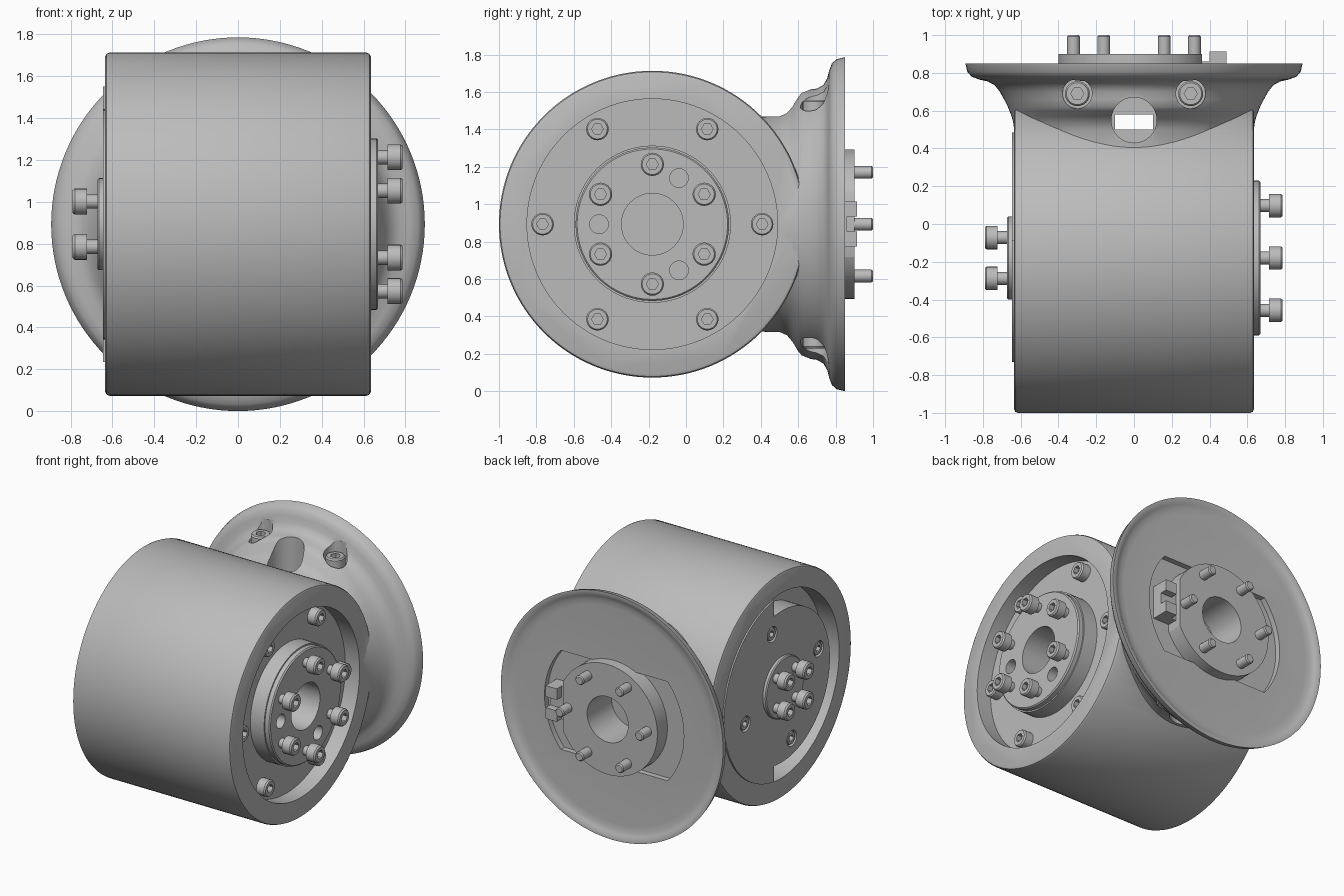
import bpy, bmesh
from math import cos, sin, pi, radians
from mathutils import Vector

old = bpy.data.objects.get("Cube")
if old:
    bpy.data.objects.remove(old, do_unlink=True)

mat = bpy.data.materials.new("grey_metal")
mat.use_nodes = True
grey = (0.5, 0.5, 0.5, 1)
mat.diffuse_color = grey
mat.node_tree.nodes["Principled BSDF"].inputs["Base Color"].default_value = grey

CY, CZ = -0.18, 0.893          # housing axis position
HUB = (0, CY, CZ)
DISC = (0, 0, CZ)
END = 0.635                    # half width of the housing

# Maps local (u, v, height) to world for each lathe axis
AXES = {"x": lambda u, v, h: Vector((h, u, v)),
        "y": lambda u, v, h: Vector((v, h, u)),
        "z": lambda u, v, h: Vector((u, v, h))}


def finish(name, bm):
    bmesh.ops.recalc_face_normals(bm, faces=bm.faces)
    mesh = bpy.data.meshes.new(name)
    bm.to_mesh(mesh)
    bm.free()
    mesh.materials.append(mat)
    ob = bpy.data.objects.new(name, mesh)
    bpy.context.collection.objects.link(ob)
    return ob


def hexagon(r, a):
    return r * cos(pi / 6) / cos(a % (pi / 3) - pi / 6)


def lathe(name, axis, centre, profile, seg=24, tube=False, hex_from=99):
    """Rings of (height, radius[, second radius]); rings from hex_from on are hexagonal."""
    bm = bmesh.new()
    rings = []
    for i, (h, r, *r2) in enumerate(profile):
        s = r2[0] if r2 else r
        ring = []
        for k in range(seg):
            a = 2 * pi * k / seg
            f = hexagon(1, a) if i >= hex_from else 1
            ring.append(bm.verts.new(Vector(centre) + AXES[axis](r * f * cos(a), s * f * sin(a), h)))
        rings.append(ring)
    pairs = list(zip(rings, rings[1:]))
    if tube:
        pairs.append((rings[-1], rings[0]))
    else:
        bm.faces.new(rings[0])
        bm.faces.new(rings[-1])
    for p, q in pairs:
        for k in range(seg):
            n = (k + 1) % seg
            bm.faces.new((p[k], p[n], q[n], q[k]))
    return finish(name, bm)


def rod(name, axis, centre, h0, h1, r, seg=32):
    return lathe(name, axis, centre, [(h0, r), (h1, r)], seg)


def box(name, lo, hi):
    bm = bmesh.new()
    bmesh.ops.create_cube(bm, size=1)
    for v in bm.verts:
        v.co = Vector([a + (b - a) * (c + 0.5) for a, b, c in zip(lo, hi, v.co)])
    return finish(name, bm)


def combine(ob, other, operation="DIFFERENCE"):
    """Apply a boolean and discard the second object."""
    mod = ob.modifiers.new("bool", "BOOLEAN")
    mod.operation, mod.solver, mod.object = operation, "EXACT", other
    bpy.context.view_layer.update()
    mesh = bpy.data.meshes.new_from_object(ob.evaluated_get(bpy.context.evaluated_depsgraph_get()))
    ob.modifiers.clear()
    ob.data = mesh
    bpy.data.objects.remove(other, do_unlink=True)


def around(axis, centre, radius, degrees):
    a = radians(degrees)
    return Vector(centre) + AXES[axis](radius * cos(a), radius * sin(a), 0)


def socket_screw(name, axis, centre, seat, top, r, shank=None):
    """Cap head from seat to top with a hex socket, plus an optional shank down to a height."""
    d = 1 if top > seat else -1
    lathe(name, axis, centre, [(seat, r), (top - d * 0.01, r), (top, r * 0.88),
                               (top, r * 0.52), (top - d * 0.035, r * 0.52)], 24, hex_from=3)
    if shank is not None:
        rod(name + "_shank", axis, centre, shank, seat + d * 0.005, 0.034, 20)


# Housing drum with rounded rims
body = lathe("housing", "x", HUB, [(-END, 0.8), (-END + 0.006, 0.814), (-END + 0.02, 0.82),
                                   (END - 0.02, 0.82), (END - 0.006, 0.814), (END, 0.8)], 128)

# Neck flaring into the mounting disc with a shallow dished face
neck = lathe("neck", "y", DISC, [
    (0.1, 0.56, 0.6), (0.42, 0.575, 0.625), (0.5, 0.585, 0.634), (0.54, 0.605, 0.64),
    (0.57, 0.64, 0.648), (0.6, 0.69, 0.66), (0.62, 0.71, 0.668), (0.66, 0.72, 0.688),
    (0.7, 0.725, 0.71), (0.735, 0.745, 0.738), (0.755, 0.78, 0.775), (0.765, 0.82, 0.82),
    (0.78, 0.86, 0.86), (0.805, 0.882, 0.882), (0.85, 0.893), (0.85, 0.87), (0.838, 0.85),
    (0.828, 0.82), (0.825, 0.78)], 128)
combine(body, neck, "UNION")

# Cover on the right end, with a half-ring gap beside it
combine(body, rod("cover", "x", HUB, -0.646, -0.5, 0.665, 96), "UNION")
gap = lathe("gap", "x", HUB, [(-0.5, 0.55), (-0.5, 0.672), (-0.8, 0.672), (-0.8, 0.55)], 96, tube=True)
combine(gap, box("gap_end", (-1, CY + 0.09, -1), (0, 2, 3)))
combine(body, gap)

# Recess in the left end
combine(body, rod("recess", "x", HUB, 0.52, 0.9, 0.67, 96))

# Pocket in the disc face
pocket = rod("pocket", "y", DISC, 0.785, 1.0, 0.56, 96)
combine(pocket, box("pocket_limit", (-1, 0.7, CZ - 0.36), (1, 0.95, CZ + 0.36)), "INTERSECT")
combine(body, pocket)

# Cable openings and screw seats on the top and bottom of the neck
for side in (1, -1):
    combine(body, rod("cable_hole", "z", (0, 0.55, CZ), side * 0.35, side * 0.85, 0.12, 48))
    for x in (-0.3, 0.3):
        combine(body, rod("seat", "z", (x, 0.69, CZ), side * 0.59, side * 0.74, 0.078, 40))
        socket_screw("neck_screw", "z", (x, 0.69, CZ), side * 0.585, side * 0.665, 0.066)
combine(body, box("cable_slot", (-0.1, 0.5, -1), (0.1, 0.58, 3)))

# Bores through to the inside of the flanges
combine(body, rod("side_bore", "x", HUB, 0.2, 1, 0.165, 48))
combine(body, rod("disc_bore", "y", DISC, 0.62, 1, 0.165, 48))

# Cover screws in counterbores
for k in range(4):
    p = around("x", HUB, 0.435, 75 + 90 * k)
    combine(body, rod("counterbore", "x", p, -0.61, -0.8, 0.056))
    socket_screw("cover_screw", "x", p, -0.605, -0.642, 0.048)

# Left output flange with bore and pin holes
flange = lathe("output_flange", "x", HUB, [(0.5, 0.42), (0.63, 0.42), (0.63, 0.41),
                                           (0.662, 0.41), (0.67, 0.402)], 96)
combine(flange, rod("bore", "x", HUB, 0.4, 0.8, 0.165, 48))
for deg in (60, 180, 300):
    combine(flange, rod("pin_hole", "x", around("x", HUB, 0.285, deg), 0.56, 0.8, 0.05))

# Flange bolts and recessed rim screws
for k in range(6):
    socket_screw("flange_bolt", "x", around("x", HUB, 0.32, 30 + 60 * k), 0.715, 0.787, 0.062, 0.65)
    socket_screw("rim_screw", "x", around("x", HUB, 0.587, 60 * k), 0.515, 0.59, 0.06)

# Right boss with four bolts
lathe("small_boss", "x", HUB, [(-0.6, 0.22), (-0.665, 0.22), (-0.672, 0.213)], 64)
for dy in (-0.108, 0.108):
    for dz in (-0.108, 0.108):
        socket_screw("boss_bolt", "x", (0, CY + dy, CZ + dz), -0.722, -0.79, 0.062, -0.65)

# Rear boss with a flat on one side, bore and six studs
boss = rod("rear_boss", "y", DISC, 0.77, 0.9, 0.4, 96)
combine(boss, box("flat", (0.36, 0.5, 0), (0.6, 1.2, 2)))
combine(boss, rod("bore", "y", DISC, 0.6, 1.2, 0.165, 48))
for k in range(6):
    lathe("stud", "y", around("y", DISC, 0.32, 30 + 60 * k),
          [(0.88, 0.034), (0.992, 0.034), (1.0, 0.027)], 20)

# Connector beside the rear boss
box("connector_base", (0.355, 0.78, CZ - 0.12), (0.49, 0.86, CZ + 0.12))
for s in (-1, 1):
    z0, z1 = sorted((CZ + s * 0.04, CZ + s * 0.12))
    box("connector_block", (0.4, 0.85, z0), (0.49, 0.913, z1))

# Smooth shading with sharp edges kept
bpy.ops.object.select_all(action="DESELECT")
for ob in bpy.context.collection.objects:
    if ob.type == "MESH" and mat.name in ob.data.materials:
        ob.select_set(True)
        bpy.context.view_layer.objects.active = ob
bpy.ops.object.shade_smooth_by_angle(angle=radians(32))
